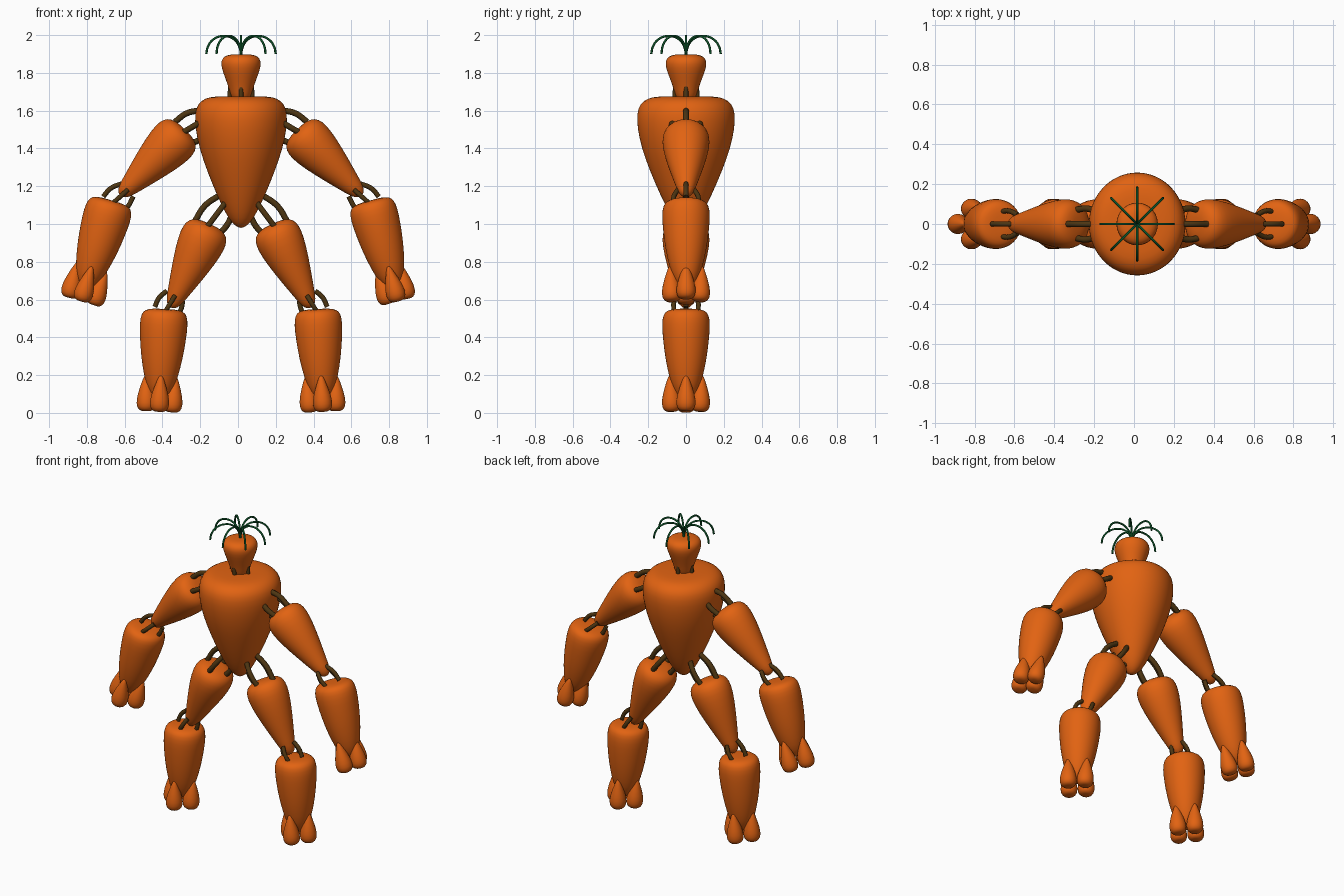
import bpy, bmesh, math
from mathutils import Vector

if "Cube" in bpy.data.objects:
    bpy.data.objects.remove(bpy.data.objects["Cube"])

CX = 0.016  # body centre line


def material(name, rgb):
    m = bpy.data.materials.new(name)
    m.diffuse_color = (*rgb, 1)
    m.use_nodes = True
    m.node_tree.nodes["Principled BSDF"].inputs["Base Color"].default_value = m.diffuse_color
    return m


ORANGE = material("carrot orange", (0.76, 0.125, 0.006))
BROWN = material("root brown", (0.075, 0.036, 0.006))
GREEN = material("leaf green", (0.004, 0.09, 0.022))

# profiles: (distance from the fat end, radius)
TORSO = [(0, .15), (.01, .205), (.04, .245), (.09, .262), (.17, .259), (.28, .235), (.4, .19),
         (.52, .138), (.62, .087), (.67, .052), (.693, .02)]
HEAD = [(0, .06), (.01, .092), (.033, .11), (.07, .108), (.12, .089), (.17, .07), (.2, .061), (.25, .045)]
UPPER = [(0, .05), (.012, .095), (.04, .12), (.09, .129), (.18, .116), (.3, .086), (.4, .058),
         (.46, .042), (.485, .02)]
LOWER = [(0, .06), (.008, .102), (.03, .122), (.08, .129), (.16, .123), (.26, .111), (.36, .09),
         (.44, .065), (.485, .03)]
DIGIT = [(0, .025), (.01, .045), (.04, .055), (.09, .047), (.15, .026), (.19, .01)]


def carrot(name, profile, start, direction, seg=24, sx=1.0):
    """Revolve a profile round an axis that begins at start."""
    bm = bmesh.new()
    rings = []
    for t, r in profile:
        rings.append([bm.verts.new((r * math.cos(2 * math.pi * i / seg),
                                    r * math.sin(2 * math.pi * i / seg), t)) for i in range(seg)])
    for a, b in zip(rings, rings[1:]):
        for i in range(seg):
            j = (i + 1) % seg
            bm.faces.new((a[i], a[j], b[j], b[i]))
    for ring, t in ((rings[0], profile[0][0]), (rings[-1], profile[-1][0] + .004)):
        pole = bm.verts.new((0, 0, t))
        for i in range(seg):
            bm.faces.new((ring[i], ring[(i + 1) % seg], pole))
    rot = Vector(direction).to_track_quat('Z', 'Y')
    for v in bm.verts:
        p = rot @ v.co
        v.co = Vector((p.x * sx, p.y, p.z)) + Vector(start)
    bmesh.ops.recalc_face_normals(bm, faces=bm.faces)
    for f in bm.faces:
        f.smooth = True
    me = bpy.data.meshes.new(name)
    bm.to_mesh(me)
    bm.free()
    me.materials.append(ORANGE)
    ob = bpy.data.objects.new(name, me)
    bpy.context.collection.objects.link(ob)
    ob.modifiers.new("smooth", 'SUBSURF').levels = 1
    ob.modifiers["smooth"].render_levels = 1
    return ob


def tubes(name, paths, radius, mat):
    """One curve object holding several round tubes."""
    cu = bpy.data.curves.new(name, 'CURVE')
    cu.dimensions = '3D'
    cu.bevel_depth = radius
    cu.bevel_resolution = 2
    cu.resolution_u = 6
    cu.use_fill_caps = True
    for pts in paths:
        sp = cu.splines.new('BEZIER')
        sp.bezier_points.add(len(pts) - 1)
        for bp, p in zip(sp.bezier_points, pts):
            bp.co = p
            bp.handle_left_type = bp.handle_right_type = 'AUTO'
    cu.materials.append(mat)
    ob = bpy.data.objects.new(name, cu)
    bpy.context.collection.objects.link(ob)
    return ob


def side_point(s, x, z):
    return Vector((CX + s * x, 0, z))


def joint(name, a, b, ra, rb, radius):
    """Four bowed roots round the line from a to b."""
    d = (b - a).normalized()
    u, v = Vector((-d.z, 0, d.x)), Vector((0, 1, 0))
    paths = []
    for k in range(4):
        o = u * math.cos(k * math.pi / 2) + v * math.sin(k * math.pi / 2)
        paths.append([a + o * ra, (a + b) / 2 + o * max(ra, rb) * 1.1, b + o * rb])
    tubes(name, paths, radius, BROWN)


def lower_limb(name, digit, top, end, squash=1.0):
    """Carrot segment with four small upside-down carrots at its end."""
    d = (end - top).normalized()
    carrot(name, LOWER, top, d)
    u, v = Vector((-d.z, 0, d.x)), Vector((0, 1, 0))
    for k, o in enumerate((u * .068 * squash, v * .074, -u * .068 * squash, -v * .074)):
        lean = o.normalized() * .05
        carrot(f"{digit}_{k + 1}", DIGIT, end + o, -d + lean, 16)


# torso and head
carrot("torso", TORSO, (CX, 0, 1.676), (0, 0, -1), 32, .94)
carrot("head", HEAD, (CX, 0, 1.898), (0, 0, -1), 24, .97)

# neck roots
neck = []
for k in range(4):
    c, s = math.cos(k * math.pi / 2), math.sin(k * math.pi / 2)
    neck.append([(CX + .06 * c, .06 * s, 1.65), (CX + .058 * c, .058 * s, 1.71), (CX + .055 * c, .055 * s, 1.745)])
tubes("neck_roots", neck, .012, BROWN)

# leaf sprout
ARCH = [(0, 1.88), (.008, 1.935), (.04, 1.98), (.095, 1.995), (.145, 1.978), (.175, 1.94), (.184, 1.9)]
tubes("leaf_sprout", [[(CX + r * math.cos(k * math.pi / 4), r * math.sin(k * math.pi / 4), z) for r, z in ARCH]
                      for k in range(8)], .006, GREEN)

# arms and legs
for s, side in ((-1, "left"), (1, "right")):
    def P(x, z):
        return side_point(s, x, z)
    carrot(side + "_upper_arm", UPPER, P(.297, 1.50), P(.645, 1.145) - P(.297, 1.50))
    joint(side + "_shoulder_roots", P(.18, 1.56), P(.315, 1.48), .05, .07, .016)
    hand = P(.846 if s < 0 else .83, .59)
    lower_limb(side + "_forearm", side + "_finger", P(.685, 1.125), hand, 1.0 if s < 0 else .75)
    joint(side + "_elbow_roots", P(.60, 1.18), P(.69, 1.10), .045, .06, .013)
    carrot(side + "_thigh", UPPER, P(.165, 1.0), P(.365, .57) - P(.165, 1.0))
    joint(side + "_hip_roots", P(.07, 1.13), P(.19, .97), .045, .07, .016)
    lower_limb(side + "_shin", side + "_toe", P(.405, .55), P(.434, .006))
    joint(side + "_knee_roots", P(.35, .62), P(.405, .53), .05, .06, .013)
